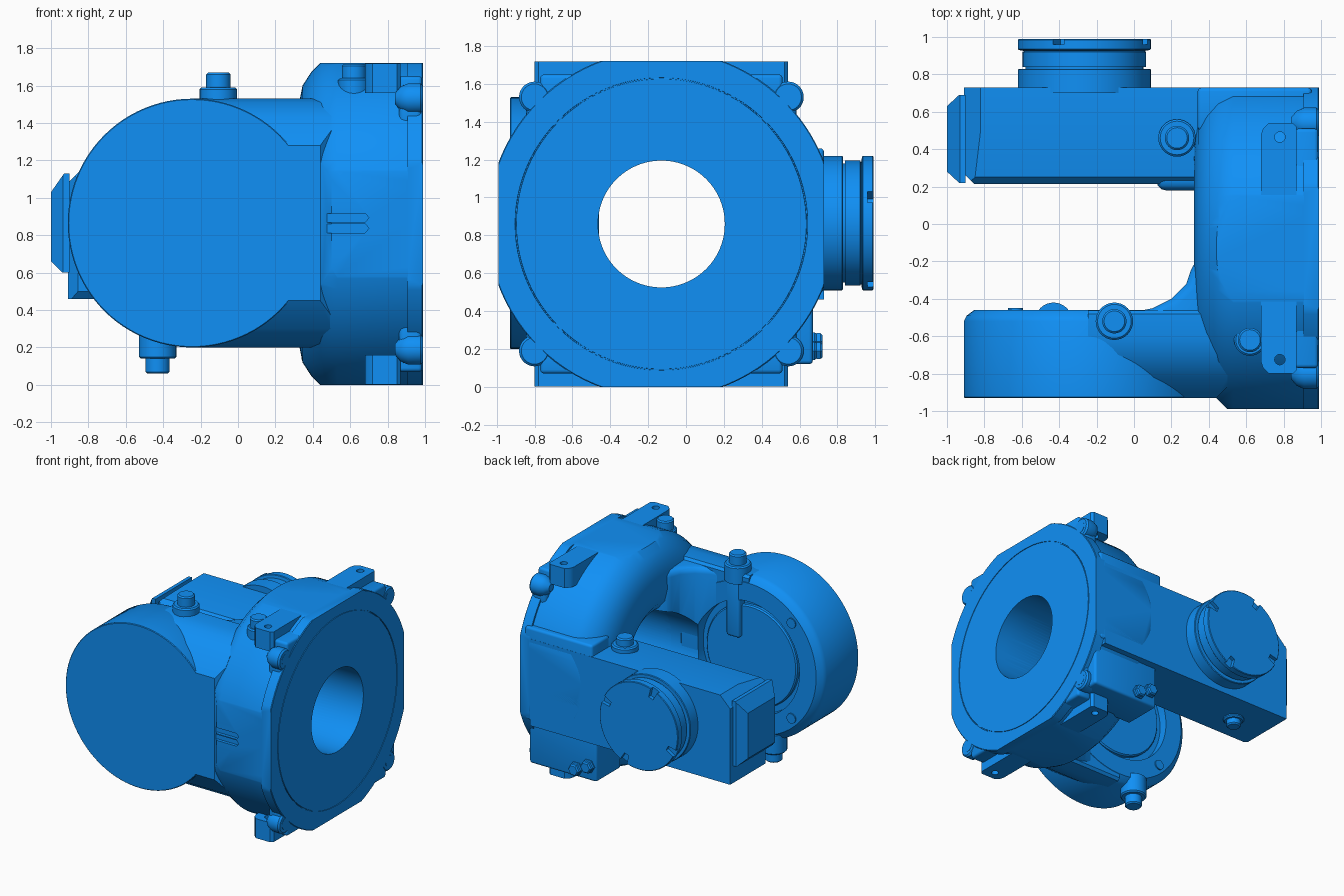
import bpy, bmesh
from math import sin, cos, pi, radians
from mathutils import Vector

if "Cube" in bpy.data.objects:
    bpy.data.objects.remove(bpy.data.objects["Cube"])

CY, CZ = -0.13, 0.86          # axis of the mounting flange
DX, DZ = -0.245, 0.865        # axis of the front disc
AX = {'x': (1, 2, 0), 'y': (0, 2, 1), 'z': (0, 1, 2)}

blue = bpy.data.materials.new("blue_paint")
blue.diffuse_color = (0.005, 0.279, 0.92, 1)
blue.use_nodes = True
blue.node_tree.nodes["Principled BSDF"].inputs["Base Color"].default_value = blue.diffuse_color


def place(axis, u, v, w):
    p = [0, 0, 0]
    for i, c in zip(AX[axis], (u, v, w)):
        p[i] = c
    return p


def activate(ob):
    bpy.ops.object.select_all(action='DESELECT')
    ob.select_set(True)
    bpy.context.view_layer.objects.active = ob


def apply(ob, m):
    activate(ob)
    bpy.ops.object.modifier_apply(modifier=m.name)


def smooth(ob):
    activate(ob)
    bpy.ops.object.shade_smooth_by_angle(angle=radians(30))


def finish(name, bm, clips=(), bevel=0):
    """Clip by planes (point, normal), close, and make a smooth-by-angle object."""
    for co, no in clips:
        bmesh.ops.bisect_plane(bm, geom=bm.verts[:] + bm.edges[:] + bm.faces[:],
                               plane_co=co, plane_no=no, clear_outer=True)
        bmesh.ops.holes_fill(bm, edges=[e for e in bm.edges if e.is_boundary], sides=0)
    bmesh.ops.recalc_face_normals(bm, faces=bm.faces[:])
    me = bpy.data.meshes.new(name)
    bm.to_mesh(me)
    bm.free()
    me.materials.append(blue)
    ob = bpy.data.objects.new(name, me)
    bpy.context.collection.objects.link(ob)
    if bevel:
        m = ob.modifiers.new("bevel", 'BEVEL')
        m.width, m.segments, m.limit_method = bevel, 3, 'ANGLE'
        m.angle_limit = radians(35)
        apply(ob, m)
    smooth(ob)
    return ob


def prism(name, axis, pts, a, b, bevel=0, clips=()):
    bm = bmesh.new()
    lo = [bm.verts.new(place(axis, u, v, a)) for u, v in pts]
    hi = [bm.verts.new(place(axis, u, v, b)) for u, v in pts]
    bm.faces.new(lo)
    bm.faces.new(hi)
    n = len(pts)
    for i in range(n):
        j = (i + 1) % n
        bm.faces.new((lo[i], lo[j], hi[j], hi[i]))
    return finish(name, bm, clips, bevel)


def box(name, x, y, z, bevel=0):
    return prism(name, 'z', [(x[0], y[0]), (x[1], y[0]), (x[1], y[1]), (x[0], y[1])],
                 z[0], z[1], bevel)


def lathe(name, axis, c, prof, seg=64, clips=(), ring=False):
    """Revolve (along, radius) points; ring=True closes the profile round a bore."""
    bm = bmesh.new()
    rows = [[bm.verts.new(place(axis, c[0] + r * cos(2 * pi * i / seg),
                                c[1] + r * sin(2 * pi * i / seg), w))
             for i in range(seg)] for w, r in prof]
    for k in range(len(rows) - (0 if ring else 1)):
        p, q = rows[k], rows[(k + 1) % len(rows)]
        for i in range(seg):
            j = (i + 1) % seg
            bm.faces.new((p[i], p[j], q[j], q[i]))
    if not ring:
        bm.faces.new(rows[0])
        bm.faces.new(rows[-1])
    return finish(name, bm, clips)


def cut(obs, cutters):
    for ob in obs:
        for c in cutters:
            m = ob.modifiers.new("cut", 'BOOLEAN')
            m.operation, m.solver, m.object = 'DIFFERENCE', 'EXACT', c
            apply(ob, m)
        smooth(ob)
    for c in cutters:
        bpy.data.objects.remove(c)


def screw(name, axis, c, base, mid, top, r1=0.1, r2=0.065, seg=32):
    s = 0.01 if top > base else -0.01
    return lathe(name, axis, c, [(base, r1), (mid - s, r1), (mid, r1 - 0.01), (mid, r2),
                                 (top - s, r2), (top, r2 - 0.01)], seg)


# bored body and mounting flange, flattened on four sides
sides = [((0, 0, 1.72), (0, 0, 1)), ((0, 0, 0), (0, 0, -1)),
         ((0, 0.73, 0), (0, 1, 0)), ((0, -0.99, 0), (0, -1, 0))]
body = lathe("body", 'x', (CY, CZ),
             [(0.46, 0.335), (0.38, 0.355), (0.335, 0.42), (0.32, 0.52), (0.325, 0.64), (0.345, 0.74),
              (0.39, 0.81), (0.45, 0.87), (0.53, 0.905), (0.91, 0.905), (0.91, 0.335)],
             96, sides + [((0.44, -0.93, 0), (-1, -1, 0))], True)
flange = lathe("mounting_flange", 'x', (CY, CZ),
               [(0.905, 0.335), (0.905, 0.92), (0.985, 0.92), (0.99, 0.915), (0.99, 0.773),
                (0.982, 0.772), (0.982, 0.767), (0.99, 0.766), (0.99, 0.335)], 96, sides, True)

# corner lugs and end tabs, mirrored about the flange axis
for sz in (-1, 1):
    for sy in (-1, 1):
        c = (CY + sy * 0.67, CZ + sz * 0.67)
        lathe("corner_lug", 'x', c, [(0.84, 0.03), (0.87, 0.065), (0.91, 0.082), (0.975, 0.082), (0.988, 0.07)], 32)
        lathe("lug_pin", 'x', c, [(0.9, 0.045), (0.99, 0.045)], 32)
        box("lug_web", (0.86, 0.985), sorted((CY + sy * 0.5, CY + sy * 0.715)),
            sorted((CZ + sz * 0.5, CZ + sz * 0.69)), 0.03)
    z = sorted((CZ + sz * 0.70, CZ + sz * 0.859))
    y0, y1 = CY - 0.67, CY + 0.67
    tab = prism("end_tab", 'z', [(0.72, y0), (0.85, y0), (0.87, y0 + 0.02), (0.87, y1 - 0.02), (0.85, y1),
                                 (0.72, y1), (0.69, y1 - 0.03), (0.68, y1 - 0.06), (0.68, y0 + 0.06),
                                 (0.69, y0 + 0.03)], z[0], z[1])
    cut([tab], [lathe("hole", 'z', (0.78, CY + s * 0.595), [(z[0] - 0.1, 0.028), (z[1] + 0.1, 0.028)], 24)
                for s in (-1, 1)])
    box("flange_edge", (0.86, 0.985), (CY - 0.64, CY + 0.64),
        sorted((CZ + sz * 0.62, CZ + sz * 0.79)), 0.02)

# front arm: disc, faceted neck and inner fillet
disc = lathe("front_disc", 'y', (DX, DZ),
             [(-0.93, 0.66), (-0.925, 0.665), (-0.52, 0.665), (-0.49, 0.65), (-0.46, 0.61)], 96)
neck = prism("front_neck", 'x',
             [(-0.93, 0.45), (-0.93, 1.28), (-0.82, 1.43), (-0.70, 1.51), (-0.6, 1.53), (-0.48, 1.53),
              (-0.462, 1.51), (-0.462, 0.22), (-0.48, 0.2), (-0.6, 0.2), (-0.70, 0.22), (-0.82, 0.30)],
             DX, 0.5, 0, [((0.44, -0.93, 0), (1, -1, 0))])
fillet = prism("arm_fillet", 'z',
               [(0.0, -0.47), (0.1, -0.45), (0.2, -0.40), (0.28, -0.32), (0.32, -0.2),
                (0.5, -0.15), (0.5, -0.7), (0.0, -0.65)], 0.22, 1.51, 0.05)
cut([disc, neck, fillet], [lathe("recess", 'y', (DX, DZ), [(-0.53, 0.46), (-0.3, 0.46)], 64)])
lathe("inner_disc", 'y', (DX, DZ), [(-0.56, 0.41), (-0.505, 0.41), (-0.495, 0.4)], 64)
box("disc_rib", (-0.16, -0.04), (-0.54, -0.455), (1.0, 1.5), 0.02)
for k in range(4):
    a = radians(45 + 90 * k)
    lathe("rim_screw", 'y', (DX + 0.55 * cos(a), DZ + 0.55 * sin(a)), [(-0.5, 0.04), (-0.45, 0.04)], 24)

# twin slots in the flat front side
cut([body], [prism("slot", 'y', [(0.46, z - 0.024), (0.68, z - 0.024), (0.70, z), (0.68, z + 0.024),
                                 (0.46, z + 0.024)], -1.1, -0.965) for z in (0.837, 0.893)])

# back arm with chamfered free end, its root and the side panels
arm = prism("back_arm", 'x',
            [(0.215, 0.5), (0.215, 1.1), (0.25, 1.14), (0.5, 1.17), (0.73, 1.17),
             (0.73, 0.46), (0.25, 0.46)], -0.91, 0.9, 0,
            [((-0.91, 0.27, 0), (-1, -1, 0)), ((-0.91, 0, 1.08), (-1, 0, 1))])
root = box("arm_root", (0.12, 0.6), (0.18, 0.6), (0.5, 1.12), 0.05)
cut([body, fillet, neck, arm, root],
    [lathe("bore", 'x', (CY, CZ), [(-0.1, 0.335), (1.2, 0.335)], 96)])
box("lower_panel", (0.34, 0.95), (0.35, 0.67), (0.12, 0.7), 0.02)
box("side_pad", (0.34, 0.95), (0.5, 0.729), (0.5, 1.26), 0.02)

# end cap of the back arm
prism("end_cap", 'z', [(-0.9, 0.22), (-0.935, 0.22), (-1.0, 0.28), (-1.0, 0.63), (-0.935, 0.69),
                       (-0.9, 0.69)], 0.6, 1.13, 0,
      [((-1.0, 0, 1.03), (-1, 0, 0.7)), ((-1.0, 0, 0.66), (-1, 0, -1))])
for y, z in ((0.33, 0.72), (0.58, 0.72), (0.33, 1.0), (0.58, 1.0)):
    lathe("cap_screw", 'x', (y, z), [(-0.95, 0.028), (-1.0, 0.028)], 16)

# round connector with grooves and four rim notches
conn = lathe("connector", 'y', (-0.265, DZ),
             [(0.70, 0.355), (0.825, 0.355), (0.83, 0.35), (0.83, 0.315), (0.84, 0.315), (0.84, 0.33),
              (0.92, 0.33), (0.925, 0.32), (0.93, 0.35), (0.935, 0.355), (0.985, 0.355), (0.99, 0.35)], 72)
notches = []
for k in range(4):
    a = radians(23 + 90 * k)
    d, t = Vector((cos(a), sin(a))), Vector((-sin(a), cos(a)))
    o = Vector((-0.265, DZ))
    notches.append(prism("notch", 'y', [tuple(o + d * r + t * s) for r, s in
                   ((0.28, -0.02), (0.4, -0.04), (0.4, 0.04), (0.28, 0.02))], 0.96, 1.1))
cut([conn], notches)

# bolts
screw("top_bolt", 'z', (-0.105, -0.52), 1.45, 1.59, 1.67)
screw("bottom_bolt", 'z', (-0.43, -0.52), 0.3, 0.14, 0.06)
screw("pad_bolt", 'z', (0.62, -0.62), 1.5, 1.64, 1.715, 0.085)
screw("arm_bolt", 'z', (0.23, 0.46), 1.05, 1.21, 1.27)
screw("arm_lower_bolt", 'z', (-0.6, 0.47), 0.5, 0.44, 0.39, 0.08, 0.055)
for x, z in ((0.52, 0.19), (0.41, 0.24)):
    screw("hex_bolt", 'y', (x, z), 0.6, 0.69, 0.72, 0.055, 0.05, 6)
